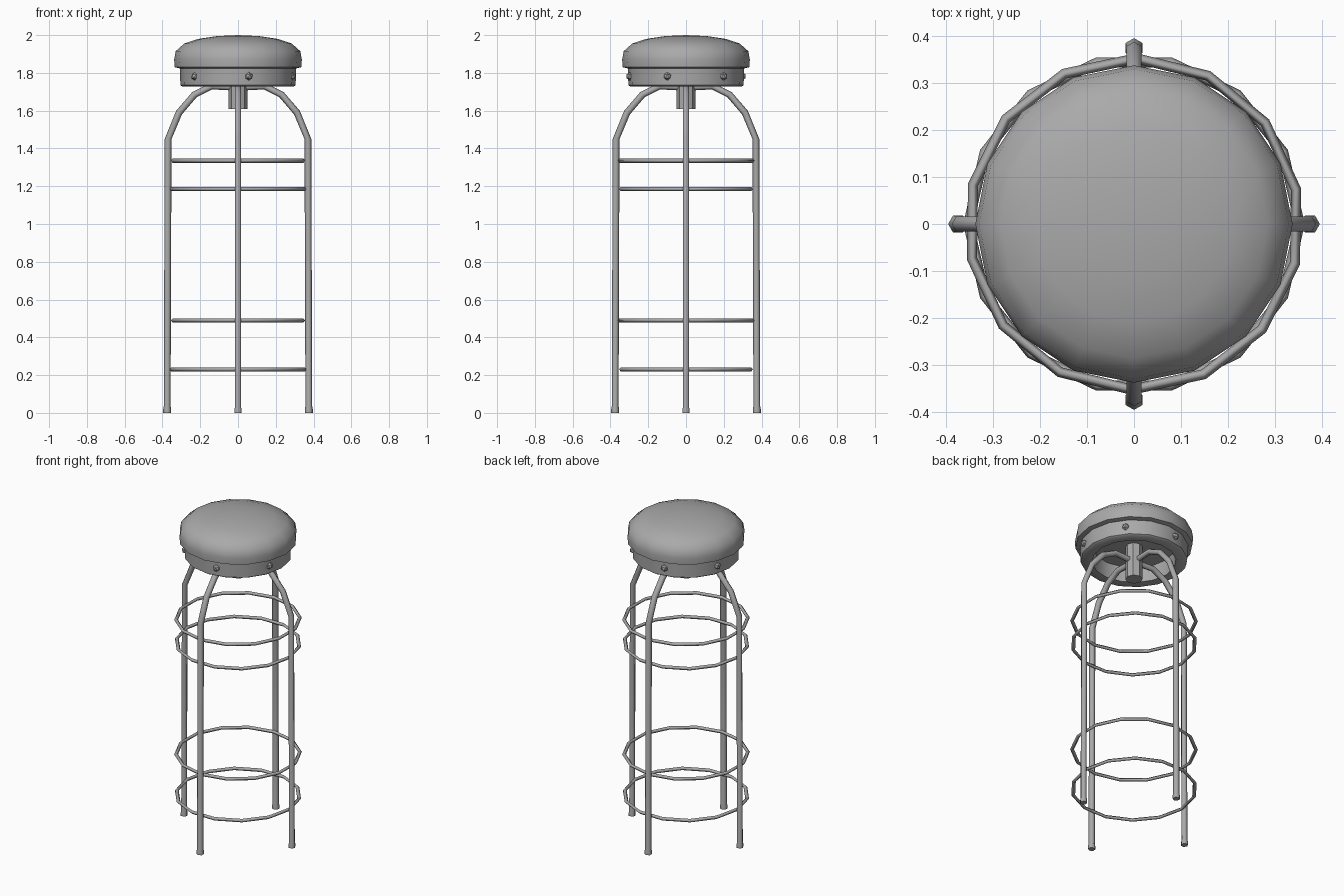
import bpy, bmesh
from math import sin, cos, pi, radians
from mathutils import Vector, Matrix

if "Cube" in bpy.data.objects:
    bpy.data.objects.remove(bpy.data.objects["Cube"])

grey = bpy.data.materials.new("plain_grey")
grey.use_nodes = True
colour = (0.4, 0.4, 0.4, 1)
grey.diffuse_color = colour
grey.node_tree.nodes["Principled BSDF"].inputs["Base Color"].default_value = colour


def finish(name, bm, angle=40):
    bmesh.ops.recalc_face_normals(bm, faces=bm.faces)
    mesh = bpy.data.meshes.new(name)
    bm.to_mesh(mesh)
    bm.free()
    mesh.materials.append(grey)
    obj = bpy.data.objects.new(name, mesh)
    bpy.context.collection.objects.link(obj)
    bpy.ops.object.select_all(action="DESELECT")
    obj.select_set(True)
    bpy.context.view_layer.objects.active = obj
    bpy.ops.object.shade_smooth_by_angle(angle=radians(angle))
    return obj


def lathe(name, profile, sides, closed=False, angle=40):
    """Spin a radius/height profile around the z axis."""
    bm = bmesh.new()
    pts = [bm.verts.new((r, 0, z)) for r, z in profile]
    edges = [bm.edges.new(p) for p in zip(pts, pts[1:])]
    if closed:
        edges.append(bm.edges.new((pts[-1], pts[0])))
    bmesh.ops.spin(bm, geom=pts + edges, axis=(0, 0, 1), cent=(0, 0, 0),
                   angle=2 * pi, steps=sides)
    bmesh.ops.remove_doubles(bm, verts=bm.verts, dist=0.0005)
    return finish(name, bm, angle)


def tube(name, path, radii, turn, sides=6):
    """Sweep a round section along a path in the x-z plane, then turn it."""
    bm = bmesh.new()
    rings = []
    for i, (x, z) in enumerate(path):
        a = Vector(path[max(i - 1, 0)])
        b = Vector(path[min(i + 1, len(path) - 1)])
        d = (b - a).normalized()
        side = Vector((d.y, 0, -d.x))
        rings.append([bm.verts.new(Vector((x, 0, z)) + radii[i] * (
            side * cos(2 * pi * k / sides) + Vector((0, sin(2 * pi * k / sides), 0))))
            for k in range(sides)])
    for lo, hi in zip(rings, rings[1:]):
        for k in range(sides):
            n = (k + 1) % sides
            bm.faces.new((lo[k], lo[n], hi[n], hi[k]))
    bm.faces.new(rings[0])
    bm.faces.new(rings[-1])
    bmesh.ops.rotate(bm, verts=bm.verts, matrix=Matrix.Rotation(turn, 3, "Z"))
    return finish(name, bm, 65)


# Padded cushion
lathe("seat_cushion", [(0, 2.0), (0.11, 1.995), (0.21, 1.98), (0.285, 1.955),
                       (0.33, 1.915), (0.338, 1.87), (0.335, 1.83),
                       (0.3, 1.822), (0, 1.822)], 16, angle=50)

# Hollow band under the cushion
lathe("seat_band", [(0.308, 1.824), (0.305, 1.735), (0.295, 1.728),
                    (0.24, 1.728), (0.235, 1.824)], 16, closed=True)

# Rivets around the band
for k in range(6):
    bm = bmesh.new()
    bmesh.ops.create_icosphere(bm, subdivisions=1, radius=0.022)
    a = radians(41 + 60 * k)
    bmesh.ops.translate(bm, verts=bm.verts, vec=(0.302 * cos(a), 0.302 * sin(a), 1.782))
    finish(f"rivet_{k + 1}", bm)

# Central hub
lathe("hub", [(0, 1.61), (0.05, 1.61), (0.05, 1.825), (0, 1.825)], 8)

# Bent legs with small flared feet
leg_path = [(0.375, 0), (0.375, 0.02), (0.375, 0.035), (0.37, 1.45), (0.312, 1.59),
            (0.23, 1.685), (0.14, 1.73), (0.03, 1.725)]
leg_radii = [0.021, 0.021] + [0.018] * 6
for k, name in enumerate(("left_leg", "back_leg", "right_leg", "front_leg")):
    tube(name, leg_path, leg_radii, k * pi / 2)

# Foot rings
for k, z in enumerate((0.23, 0.49, 1.185, 1.335)):
    section = [(0.353 + 0.011 * cos(pi * i / 2), z + 0.011 * sin(pi * i / 2))
               for i in range(4)]
    ring = lathe(f"foot_ring_{k + 1}", section, 14, closed=True, angle=100)
    ring.rotation_euler.z = radians(12 * (k % 2))
